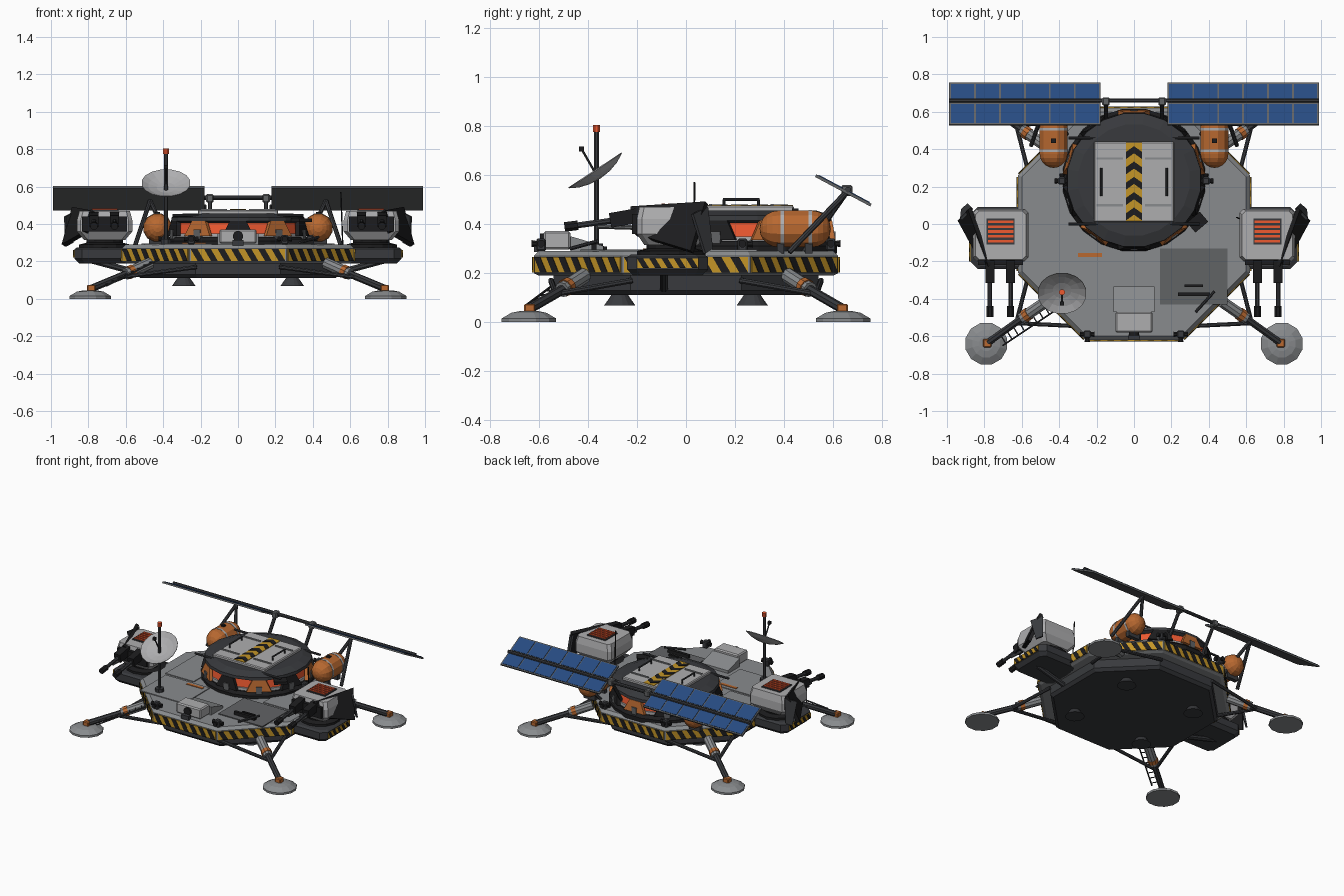
import bpy, bmesh
from math import pi, cos, sin, atan2, radians
from mathutils import Vector as V, Matrix

if "Cube" in bpy.data.objects:
    bpy.data.objects.remove(bpy.data.objects["Cube"])

def mat(name, *c):
    m = bpy.data.materials.new(name)
    m.diffuse_color = (*c, 1)
    m.use_nodes = True
    m.node_tree.nodes["Principled BSDF"].inputs["Base Color"].default_value = m.diffuse_color
    return m

LIGHT, GREY = mat("light_grey", .42, .42, .43), mat("hull_grey", .25, .26, .27)
MID, DARK = mat("mid_grey", .12, .125, .13), mat("dark_grey", .04, .042, .047)
BLACK, ORANGE = mat("black", .012, .012, .013), mat("orange", .48, .14, .03)
RED, YELLOW, BLUE = mat("glow_red", .85, .1, .03), mat("yellow", .55, .3, .02), mat("solar_blue", .02, .07, .22)

def mesh(name, verts, faces, m):
    me = bpy.data.meshes.new(name)
    bm = bmesh.new()
    vs = [bm.verts.new(v) for v in verts]
    for f in faces:
        bm.faces.new([vs[i] for i in f])
    bmesh.ops.remove_doubles(bm, verts=bm.verts, dist=1e-5)
    bmesh.ops.recalc_face_normals(bm, faces=bm.faces)
    bm.to_mesh(me)
    bm.free()
    ob = bpy.data.objects.new(name, me)
    bpy.context.collection.objects.link(ob)
    me.materials.append(m)
    return ob

def loft(name, rings, m):
    n = len(rings[0])
    faces = [(k*n+i, k*n+(i+1) % n, (k+1)*n+(i+1) % n, (k+1)*n+i) for k in range(len(rings)-1) for i in range(n)]
    faces += [tuple(range(n)), tuple(range((len(rings)-1)*n, len(rings)*n))]
    return mesh(name, [v for r in rings for v in r], faces, m)

def lathe(name, prof, m, at=(0, 0, 0), axis=(0, 0, 1), n=16):
    q = V(axis).to_track_quat('Z', 'Y')
    rings = [[V(at) + q @ V((max(r, 1e-4)*cos(2*pi*(i+.5)/n), max(r, 1e-4)*sin(2*pi*(i+.5)/n), h)) for i in range(n)] for r, h in prof]
    return loft(name, rings, m)

def rod(name, a, b, r, m, r2=None, n=8):
    d = V(b) - V(a)
    return lathe(name, [(r, 0), (r if r2 is None else r2, d.length)], m, a, d, n)

def box(name, c, s, m, rx=0, rz=0, bevel=0):
    R = Matrix.Rotation(rz, 3, 'Z') @ Matrix.Rotation(rx, 3, 'X')
    rings = [[V(c) + R @ V((x*s[0]/2, y*s[1]/2, z*s[2]/2)) for x, y in ((-1, -1), (1, -1), (1, 1), (-1, 1))] for z in (-1, 1)]
    ob = loft(name, rings, m)
    if bevel:
        b = ob.modifiers.new("bevel", 'BEVEL')
        b.width, b.segments = bevel, 1
    return ob

def chamfered(cx, cy, hx, hy, c, z):
    p = [(-hx+c, -hy), (hx-c, -hy), (hx, -hy+c), (hx, hy-c), (hx-c, hy), (-hx+c, hy), (-hx, hy-c), (-hx, -hy+c)]
    return [(cx+x, cy+y, z) for x, y in p]

def slab(name, quad, off, m):
    return loft(name, [[V(p) for p in quad], [V(p) + V(off) for p in quad]], m)

def hazard(name, a, b, z0, z1, n):
    """Yellow strip with slanted black bars from a to b (anticlockwise)."""
    a, b = V((*a, 0)), V((*b, 0))
    u = (b-a).normalized()
    out = V((u.y, -u.x, 0))
    p = (b-a).length/n
    pt = lambda s, z: a + u*s + V((0, 0, z))
    slab(name+"_strip", [pt(0, z0), pt(n*p, z0), pt(n*p, z1), pt(0, z1)], out*.005, YELLOW)
    for i in range(n):
        s = i*p
        slab(name+"_bar", [pt(s+p/2, z0), pt(s+p, z0), pt(s+p/2, z1), pt(s, z1)], out*.007, BLACK)

# Octagonal hull and underbody
octo = lambda a, z: chamfered(0, 0, a, a, a*.58, z)
loft("hull", [octo(.6, .19), octo(.62, .2), octo(.62, .27), octo(.6, .29)], GREY)
loft("underbody", [octo(.52, .11), octo(.54, .13), octo(.54, .2)], DARK)
ring = [V(p).to_2d() for p in octo(.62, 0)]
for i in range(8):
    a, b = ring[i], ring[(i+1) % 8]
    hazard("hull_hazard", a.lerp(b, .015), a.lerp(b, .985), .203, .265, 7)
for sx in (-1, 1):
    for sy in (-1, 1):
        lathe("engine_nozzle", [(.065, 0), (.04, .035), (.03, .05), (.02, .05), (.035, .02), (.06, 0)], DARK, (sx*.29, sy*.27, .068))

# Deck panels and small details
for sx in (-1, 1):
    box("deck_front_panel", (sx*.32, -.28, .292), (.36, .3, .008), MID if sx > 0 else GREY)
    box("deck_side_panel", (sx*.4, .09, .292), (.23, .4, .008), GREY)
    for x, y in ((.25, -.59), (.385, .23), (.25, .59)):
        box("thruster_block", (sx*x, y, .315), (.04, .04, .05), DARK, bevel=.006)
        for dx, dy in ((1, 0), (-1, 0), (0, 1 if y > 0 else -1)):
            rod("thruster_nozzle", (sx*x, y, .32), (sx*x+dx*.04, y+dy*.04, .32), .008, BLACK, .016)
box("orange_marker", (-.235, -.165, .296), (.13, .022, .008), ORANGE)
box("deck_slot", (.32, -.33, .3), (.1, .015, .018), BLACK)
box("deck_slot", (.32, -.375, .305), (.17, .02, .03), BLACK)
rod("deck_boom", (.33, -.47, .3), (.43, -.36, .33), .008, DARK)

# Front sensor box
loft("sensor_wedge", [[(-.11, y, .29), (.11, y, .29), (.11, y, h), (-.11, y, h)] for y, h in ((-.47, .35), (-.335, .31))], GREY)
box("sensor_box", (0, -.525, .333), (.2, .11, .075), LIGHT, bevel=.008)
rod("sensor_lens", (0, -.57, .335), (0, -.595, .335), .028, BLACK, n=12)
box("front_light", (0, -.605, .3), (.06, .03, .03), DARK)

# Command drum: flange, glowing wall, dark shutters, cap
C = V((0, .235, 0))
lathe("drum_flange", [(.385, .28), (.385, .31), (.365, .33)], BLACK, C, n=20)
lathe("drum_lower_wall", [(.355, .32), (.355, .35)], LIGHT, C, n=20)
lathe("drum_glow_band", [(.345, .34), (.335, .41)], RED, C, n=20)
lathe("drum_cap", [(.34, .405), (.362, .415), (.36, .435), (.3, .455)], DARK, C, n=20)
for i in range(10):
    t = 2*pi*(i+.5)/10
    o, s = V((cos(t), sin(t), 0)), V((-sin(t), cos(t), 0))
    slab("drum_shutter", [C+o*.352+s*-.085+V((0, 0, .335)), C+o*.352+s*.085+V((0, 0, .335)),
                          C+o*.338+s*.045+V((0, 0, .415)), C+o*.338-s*.045+V((0, 0, .415))], o*.022, BLACK if i % 2 else ORANGE)
    box("drum_clamp", C+o*.36+V((0, 0, .345)), (.03, .04, .05), MID, rz=t)
for y in (0, .46):
    rod("cap_rail", (-.35, y, .445), (.35, y, .445), .008, DARK)
box("cap_flap", (.34, .01, .42), (.09, .07, .02), BLACK, rz=.7)

# Roof hatch with chevrons and grab handles
box("hatch", (0, .225, .457), (.43, .43, .035), LIGHT, bevel=.006)
box("hatch_chevron_base", (0, .225, .476), (.085, .42, .004), YELLOW)
for i in range(5):
    y = .02 + i*.082
    for sx in (-1, 1):
        slab("hatch_chevron", [(0, y+.03, .478), (sx*.042, y, .478), (sx*.042, y+.038, .478), (0, y+.068, .478)], (0, 0, .002), BLACK)
for sx in (-1, 1):
    for y in (.1, .35):
        box("hatch_rib", (sx*.13, y, .477), (.14, .012, .008), GREY)
    rod("hatch_handle", (sx*.175, .15, .5), (sx*.175, .3, .5), .006, DARK)
    for y in (.155, .295):
        rod("handle_post", (sx*.175, y, .47), (sx*.175, y, .5), .006, DARK)

for sx in (-1, 1):
    # Fuel tank with bands
    r = .077
    prof = [(r*sin(k*pi/10), .075-.075*cos(k*pi/10)) for k in range(6)] + [(r*cos(k*pi/10), .215+.075*sin(k*pi/10)) for k in range(6)]
    lathe("fuel_tank", prof, ORANGE, (sx*.43, .3, .38), (0, 1, 0), 12)
    for y in (.385, .5):
        lathe("tank_band", [(.079, 0), (.079, .014)], LIGHT, (sx*.43, y, .38), (0, 1, 0), 12)
        box("tank_cradle", (sx*.43, y, .3), (.09, .03, .04), DARK)
    box("tank_valve", (sx*.43, .445, .458), (.025, .025, .012), BLACK)

    # Side platform with hazard edge
    loft("side_platform", [chamfered(sx*.7, -.075, .15, .14, .03, .19), chamfered(sx*.72, -.075, .155, .165, .04, .215),
                           chamfered(sx*.72, -.075, .155, .165, .04, .265), chamfered(sx*.72, -.075, .14, .15, .04, .275)], DARK)
    ends = [(sx*.875, -.2), (sx*.875, .05)]
    hazard("platform_hazard", *(ends if sx > 0 else ends[::-1]), .22, .26, 5)
    rod("platform_brace", (sx*.8, -.09, .21), (sx*.54, -.09, .14), .018, DARK)

    # Gun pod on a turntable
    px, py = sx*.713, -.06
    lathe("pod_turntable", [(.14, .27), (.14, .29), (.1, .3), (.1, .35)], BLACK, (px, py, 0), n=14)
    loft("gun_pod", [chamfered(px, py, .11, .11, .02, .315), chamfered(px, py, .148, .14, .02, .36),
                     chamfered(px, py, .148, .14, .02, .42), chamfered(px, py, .135, .13, .02, .47)], LIGHT)
    box("pod_vent", (px, -.04, .471), (.15, .14, .012), DARK)
    for i in range(5):
        box("vent_slat", (px, -.092+i*.026, .479), (.135, .014, .008), RED)
    box("pod_front_face", (px, -.205, .4), (.24, .03, .08), BLACK)
    slab("pod_shield", [(sx*.76, -.215, .46), (sx*.80, -.2, .35), (sx*.925, .03, .28), (sx*.87, .09, .48)], (sx*.018, -.012, .012), BLACK)
    slab("shield_flap", [(sx*.86, .08, .47), (sx*.92, .02, .44), (sx*.915, .07, .28), (sx*.88, .1, .3)], (sx*.01, .01, 0), DARK)
    for gx in (.66, .77):
        box("gun_breech", (sx*gx, -.25, .425), (.05, .12, .06), BLACK, rx=radians(10))
        rod("gun_barrel", (sx*gx, -.22, .425), (sx*gx, -.46, .392), .013, DARK)
        rod("gun_muzzle", (sx*gx, -.44, .395), (sx*gx, -.495, .388), .021, BLACK)
        rod("gun_piston", (sx*gx, -.2, .385), (sx*gx, -.36, .39), .01, MID)

    # Solar wing on its axle
    tilt = -atan2(.12, .225)
    R, wc = Matrix.Rotation(tilt, 3, 'X'), V((sx*.583, .641, .537))
    box("solar_frame", wc, (.81, .255, .012), MID, rx=tilt)
    for i in range(6):
        for j in (-1, 1):
            box("solar_cell", wc + R @ V(((i-2.5)*.1335, j*.062, .007)), (.125, .113, .004), BLUE, rx=tilt)
    box("wing_hub", (sx*.15, .655, .537), (.04, .045, .045), MID, bevel=.006)
    rod("hub_strut", (sx*.15, .65, .53), (sx*.15, .5, .3), .012, DARK)
    for x, y in ((.55, .42), (.36, .48)):
        rod("wing_strut", (sx*.47, .65, .525), (sx*x, y, .285), .012, DARK)

    # Landing legs
    for sy in (-1, 1):
        P = lambda x, y, z: V((sx*x, sy*y, z))
        lathe("foot_pad", [(.115, 0), (.115, .015), (.075, .038), (.04, .045)], GREY, P(.79, .64, 0), n=12)
        box("ankle", P(.785, .637, .055), (.045, .045, .04), ORANGE, bevel=.005)
        rod("lower_leg", P(.785, .637, .055), P(.58, .49, .14), .02, DARK)
        rod("leg_sleeve", P(.6, .505, .132), P(.47, .415, .19), .032, GREY, n=10)
        rod("leg_collar", P(.585, .494, .139), P(.562, .478, .149), .036, ORANGE, n=10)
        rod("front_leg_brace", P(.63, .53, .115), P(.22, .55, .17), .012, DARK)
        rod("side_leg_brace", P(.63, .53, .115), P(.55, .22, .17), .012, DARK)
rod("wing_axle", (-.99, .66, .54), (.99, .66, .54), .012, DARK)

# Ladder down the front left leg
for o in (-.03, .03):
    rod("ladder_rail", (-.72+o*.6, -.62-o, .07), (-.42+o*.6, -.42-o, .22), .005, DARK)
for i in range(9):
    c = V((-.72, -.62, .07)).lerp(V((-.42, -.42, .22)), (i+.5)/9)
    rod("ladder_rung", c+V((.018, -.03, 0)), c-V((.018, -.03, 0)), .004, DARK, n=6)

# Mast, dish and whip antenna
M = V((-.385, -.365, 0))
rod("mast_foot", M+V((0, 0, .285)), M+V((0, 0, .32)), .03, DARK)
rod("mast", M+V((0, 0, .29)), M+V((0, 0, .78)), .011, DARK)
rod("mast_beacon", M+V((0, 0, .775)), M+V((0, 0, .803)), .016, RED)
ax = V((0, -.145, .22)).normalized()
lathe("dish", [(0, -.03), (.05, -.025), (.095, -.012), (.132, .008), (.132, .012), (.095, -.006), (.05, -.018), (0, -.022)],
      LIGHT, M+V((0, 0, .61)), ax, 16)
rod("dish_feed", M+V((0, 0, .6)), M+V((0, -.06, .705)), .005, DARK)
box("dish_feed_tip", M+V((0, -.06, .705)), (.02, .02, .02), BLACK)
rod("whip_antenna", (.56, .03, .29), (.55, .035, .57), .004, BLACK, n=6)
